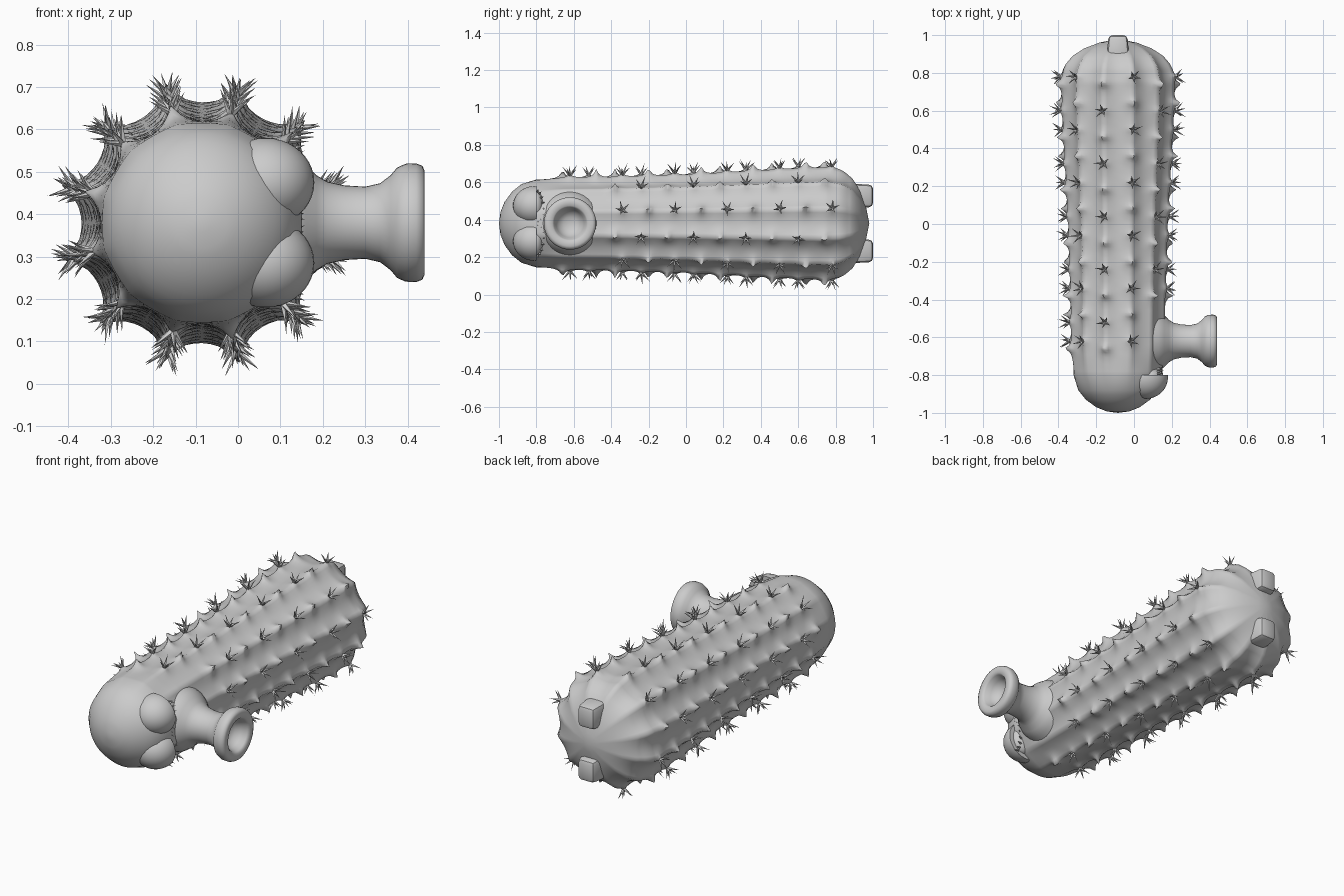
import bpy, bmesh, math, random
from mathutils import Vector, Matrix

if "Cube" in bpy.data.objects:
    bpy.data.objects.remove(bpy.data.objects["Cube"])

random.seed(4)
CX, CZ, RIBS, SEG = -0.085, 0.38, 12, 96


def finish(name, bm, angle=None):
    bmesh.ops.recalc_face_normals(bm, faces=bm.faces)
    me = bpy.data.meshes.new(name)
    bm.to_mesh(me)
    bm.free()
    ob = bpy.data.objects.new(name, me)
    bpy.context.collection.objects.link(ob)
    if angle:
        bpy.ops.object.select_all(action='DESELECT')
        ob.select_set(True)
        bpy.context.view_layer.objects.active = ob
        bpy.ops.object.shade_smooth_by_angle(angle=math.radians(angle))
    return ob


def skin(bm, rings):
    for a, b in zip(rings, rings[1:]):
        n = max(len(a), len(b))
        for j in range(n):
            k = (j + 1) % n
            vs = [a[j % len(a)], a[k % len(a)], b[k % len(b)], b[j % len(b)]]
            bm.faces.new(list(dict.fromkeys(vs)))


def needle(bm, base, direction, length, r):
    d = direction.normalized()
    m = Matrix.Translation(base + d * length / 2) @ d.to_track_quat('Z', 'Y').to_matrix().to_4x4()
    bmesh.ops.create_cone(bm, cap_ends=False, segments=4, radius1=r, radius2=0,
                          depth=length, matrix=m)


# body outline: (y, radius)
PROFILE = [(-1, 0), (-0.992, .06), (-0.97, .115), (-0.93, .17), (-0.88, .21), (-0.8, .235),
           (-0.7, .238), (-0.4, .24), (0, .25), (.3, .265), (.6, .28), (.75, .284),
           (.83, .27), (.89, .23), (.93, .175), (.96, .10), (.98, 0)]


def radius(y):
    for (y0, r0), (y1, r1) in zip(PROFILE, PROFILE[1:]):
        if y <= y1:
            return r0 + (r1 - r0) * (y - y0) / (y1 - y0)
    return 0


def rib_height(y):
    fade = min(1, max(0, (y + 0.85) / 0.2)) * min(1, max(0, (0.97 - y) / 0.12))
    return fade * (0.014 + 0.007 * (y + 1))


# spine positions per rib: (y, is_star)
spines = []
for k in range(RIBS):
    start, stop = (0.78 if k % 2 == 0 else 0.60), (-0.42 if k in (0, 1, 10, 11) else -0.76)
    row = [(start - 0.14 * i, i % 2 == 0) for i in range(12) if start - 0.14 * i > stop]
    if k % 2:
        row.append((0.74, False))
    spines.append(row)

# ribbed body with a pointed bump under each spine
ys = [-0.997, -0.992, -0.983, -0.97, -0.95, -0.93, -0.905, -0.88, -0.84, -0.8]
ys += [-0.78 + 0.0125 * i for i in range(129)]
ys += [.845, .86, .875, .89, .91, .93, .945, .96, .97]
bm = bmesh.new()
rings = [[bm.verts.new((CX, -1, CZ))]]
for y in ys:
    ring = []
    for j in range(SEG):
        t = 2 * math.pi * j / SEG
        k = j * RIBS // SEG
        off = t - math.radians(15 + 30 * k)
        r = radius(y) + rib_height(y) * (1 - abs(off) / math.radians(15)) ** 2
        for sy, star in spines[k]:
            d = math.hypot(y - sy, off * r)
            if d < 0.06:
                r += (0.022 if star else 0.045) * math.exp(-d / 0.015)
        ring.append(bm.verts.new((CX + r * math.cos(t), y, CZ + r * math.sin(t))))
    rings.append(ring)
rings.append([bm.verts.new((CX, .98, CZ))])
skin(bm, rings)
finish("body", bm, 80)

# star shaped spine clusters
bm = bmesh.new()
for k, row in enumerate(spines):
    t = math.radians(15 + 30 * k)
    out, side, along = Vector((math.cos(t), 0, math.sin(t))), Vector((-math.sin(t), 0, math.cos(t))), Vector((0, 1, 0))
    for y, star in row:
        if star:
            base = Vector((CX, y, CZ)) + out * (radius(y) + rib_height(y) + 0.008)
            turn = random.random() * 6
            for i in range(5):
                a = turn + i * math.tau / 5
                d = out * random.uniform(0.9, 1.4) + side * math.cos(a) + along * math.sin(a)
                needle(bm, base, d, random.uniform(0.055, 0.07), 0.008)
finish("spines", bm)

# trumpet shaped snout
SNOUT = [(.08, .175), (.13, .158), (.16, .138), (.185, .112), (.21, .097), (.25, .088), (.30, .085),
         (.335, .093), (.36, .112), (.375, .13), (.395, .139), (.42, .14), (.435, .134),
         (.44, .122), (.44, .095), (.43, .086), (.40, .075), (.375, .06), (.36, .035)]
bm = bmesh.new()
rings = [[bm.verts.new((x, -0.62 + r * math.cos(a * math.tau / 40), CZ + r * math.sin(a * math.tau / 40)))
          for a in range(40)] for x, r in SNOUT]
rings.append([bm.verts.new((.355, -0.62, CZ))])
skin(bm, rings)
finish("snout", bm, 50)

for label, s in (("upper", 1), ("lower", -1)):
    zc = CZ + s * 0.095
    # heavy eyelid, cut flat underneath
    bm = bmesh.new()
    bmesh.ops.create_uvsphere(bm, u_segments=32, v_segments=20, radius=1,
                              matrix=Matrix.Translation((.065, -0.81, zc)) @ Matrix.Diagonal((.115, .115, .105, 1)))
    cut = bmesh.ops.bisect_plane(bm, geom=bm.verts[:] + bm.edges[:] + bm.faces[:], plane_co=(0, -0.80, 0),
                                 plane_no=(0, 1, 0), clear_outer=True)
    bmesh.ops.edgeloop_fill(bm, edges=[e for e in cut['geom_cut'] if isinstance(e, bmesh.types.BMEdge)])
    finish(label + "_eyelid", bm, 40)

    # eyeball
    bm = bmesh.new()
    bmesh.ops.create_uvsphere(bm, u_segments=24, v_segments=16, radius=1,
                              matrix=Matrix.Translation((.085, -0.805, zc)) @ Matrix.Diagonal((.07, .045, .08, 1)))
    finish(label + "_eye", bm, 60)

    # lashes around the lower rim
    bm = bmesh.new()
    for i in range(8):
        a = math.pi * (i + .5) / 8
        base = Vector((.125, -0.80 + .03 * math.sin(a), zc + .078 * math.cos(a)))
        needle(bm, base, Vector((.8, .45 * math.sin(a), .3 * math.cos(a))), 0.035, 0.007)
    finish(label + "_lashes", bm)

    # tapered foot
    bm = bmesh.new()
    bmesh.ops.create_cube(bm, size=1, matrix=Matrix.Translation((CX, 0.925, CZ + s * .147)) @ Matrix.Diagonal((.125, .15, .135, 1)))
    for v in bm.verts:
        if v.co.y > .95:
            v.co.x = CX + (v.co.x - CX) * .8
            v.co.z -= (v.co.z - CZ - s * .147) * .12
    bmesh.ops.bevel(bm, geom=bm.edges[:], offset=.022, segments=2, profile=.5, affect='EDGES')
    finish(label + "_foot", bm, 40)
